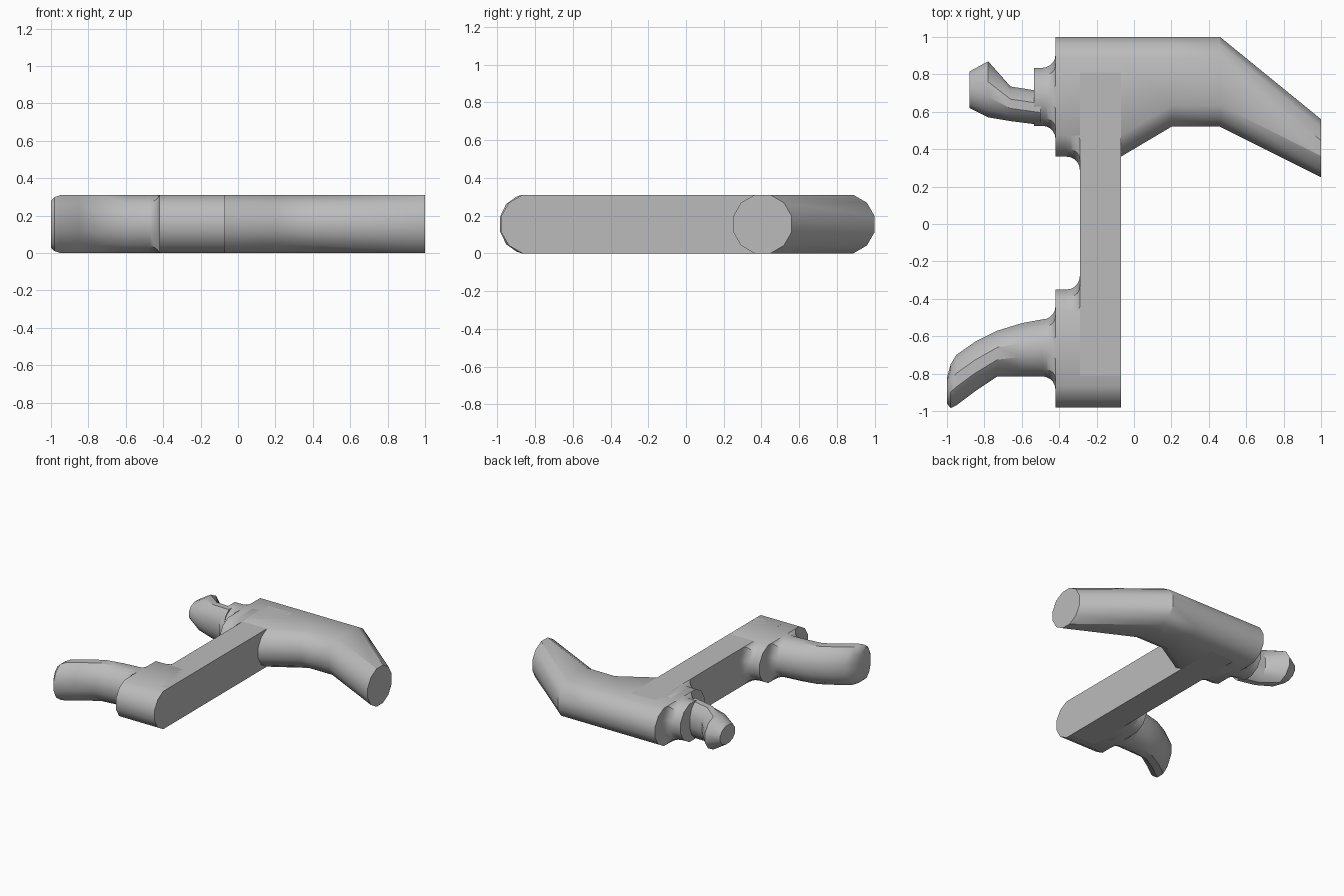
import bpy, bmesh, math

cube = bpy.data.objects.get("Cube")
if cube:
    bpy.data.objects.remove(cube, do_unlink=True)

HEIGHT = 0.31
MID = HEIGHT / 2

grey = bpy.data.materials.new("plain grey")
grey.use_nodes = True
COLOUR = (0.5, 0.5, 0.5, 1)
grey.diffuse_color = COLOUR
grey.node_tree.nodes["Principled BSDF"].inputs["Base Color"].default_value = COLOUR


def finish(name, bm):
    bmesh.ops.recalc_face_normals(bm, faces=bm.faces)
    mesh = bpy.data.meshes.new(name)
    bm.to_mesh(mesh)
    bm.free()
    mesh.materials.append(grey)
    obj = bpy.data.objects.new(name, mesh)
    bpy.context.collection.objects.link(obj)
    bpy.ops.object.select_all(action='DESELECT')
    obj.select_set(True)
    bpy.context.view_layer.objects.active = obj
    bpy.ops.object.shade_smooth_by_angle(angle=math.radians(32))


def section(bm, x, low, high, half=MID, grow=0.0):
    """Twelve-sided stadium across x; grow widens it as a fillet kept within the height."""
    ry = min(MID, (high - low) / 2) + grow
    rz = half + grow
    ring = []
    for i in range(12):
        a = math.radians(15 + 30 * i)
        k = 1 / math.cos(math.radians(15))
        c, s = math.cos(a) * k, math.sin(a) * k
        y = high + grow - ry + ry * c if c > 0 else low - grow + ry + ry * c
        z = min(HEIGHT, max(0, MID + rz * s))
        ring.append(bm.verts.new((x, y, z)))
    return ring


def loft(name, sections):
    bm = bmesh.new()
    rings = [section(bm, *s) for s in sections]
    for a, b in zip(rings, rings[1:]):
        for i in range(12):
            j = (i + 1) % 12
            bm.faces.new((a[i], a[j], b[j], b[i]))
    bm.faces.new(rings[0])
    bm.faces.new(rings[-1])
    finish(name, bm)


def flare(x, low, high, size=0.07, steps=5):
    """Concave fillet sections ending against a wall at x, on its -x side."""
    out = []
    for i in range(steps + 1):
        a = math.pi / 2 * i / steps
        out.append((x - size * (1 - math.sin(a)), low, high, MID, size * (1 - math.cos(a))))
    return out


# Long flat connecting bar
bm = bmesh.new()
bmesh.ops.create_cube(bm, size=1)
for v in bm.verts:
    v.co.x = -0.18 + 0.22 * v.co.x
    v.co.y = 1.62 * v.co.y
    v.co.z = MID + HEIGHT * v.co.z
finish("connecting_bar", bm)

# Front block and the fillet where it meets the bar
loft("front_block", [(-0.42, -0.98, -0.35), (-0.07, -0.98, -0.35)])
loft("front_block_fillet", flare(-0.29, -0.81, -0.35))

# Rear block running into the bent arm
loft("rear_block_and_arm", [(-0.42, 0.36, 1), (-0.07, 0.36, 1), (0.2, 0.52, 1),
                            (0.46, 0.52, 1), (1, 0.25, 0.56)])
loft("rear_block_fillet", flare(-0.29, 0.36, 0.82))

# Curved front hook
loft("front_hook", [(-1, -0.96, -0.82, 0.125), (-0.98, -0.985, -0.75, 0.145),
                    (-0.95, -0.97, -0.70), (-0.85, -0.895, -0.63), (-0.73, -0.815, -0.57),
                    (-0.6, -0.815, -0.53)] + flare(-0.42, -0.815, -0.51))

# Rear collar and its wedge-tipped stub
loft("rear_collar", [(-0.535, 0.525, 0.835)] + flare(-0.42, 0.525, 0.835))
loft("rear_stub", [(-0.88, 0.62, 0.815, 0.075), (-0.78, 0.57, 0.87, 0.135),
                   (-0.66, 0.55, 0.735, 0.14), (-0.5, 0.53, 0.71, 0.15)])
